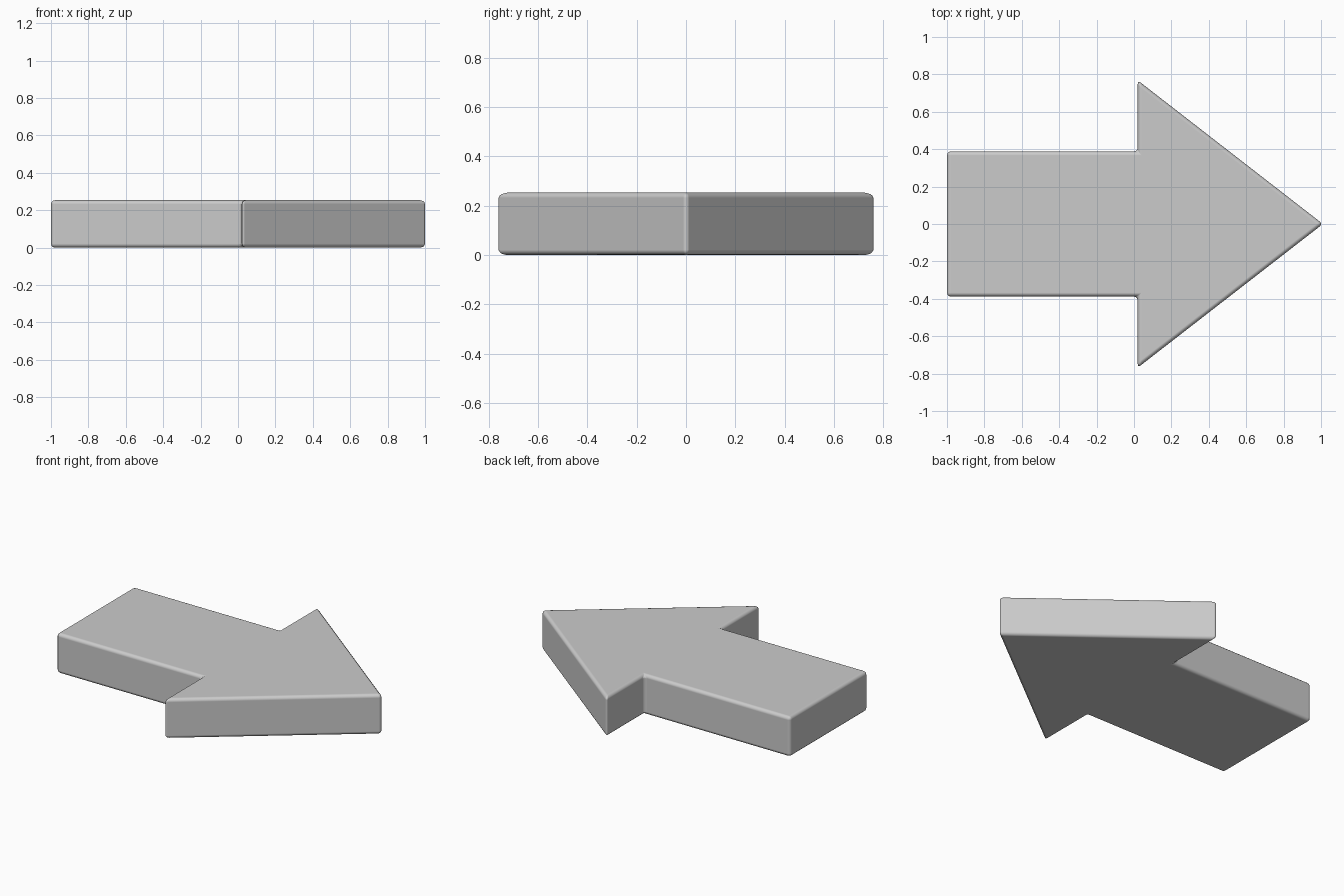
import bpy
import bmesh

if "Cube" in bpy.data.objects:
    bpy.data.objects.remove(bpy.data.objects["Cube"])

HEIGHT = 0.253
BEVEL = 0.021

# Arrow outline: upper half, mirrored across y = 0
half = [(1.01, 0), (0.02, 0.768), (0.02, 0.388), (-1.0, 0.388)]
outline = half + [(x, -y) for x, y in reversed(half) if y > 0]

# Extrude the outline into a slab
bm = bmesh.new()
base = bm.faces.new([bm.verts.new((x, y, 0)) for x, y in outline])
top = bmesh.ops.extrude_face_region(bm, geom=[base], use_keep_orig=True)
bmesh.ops.translate(bm, vec=(0, 0, HEIGHT),
                    verts=[v for v in top["geom"] if isinstance(v, bmesh.types.BMVert)])
bmesh.ops.recalc_face_normals(bm, faces=bm.faces)
mesh = bpy.data.meshes.new("arrow")
bm.to_mesh(mesh)
bm.free()

arrow = bpy.data.objects.new("arrow", mesh)
bpy.context.collection.objects.link(arrow)
for p in mesh.polygons:
    p.use_smooth = True

# Small rounded edges all round, with flat-shaded main faces
bevel = arrow.modifiers.new("rounded_edges", "BEVEL")
bevel.width = BEVEL
bevel.segments = 3
bevel.limit_method = "ANGLE"
bevel.harden_normals = True
